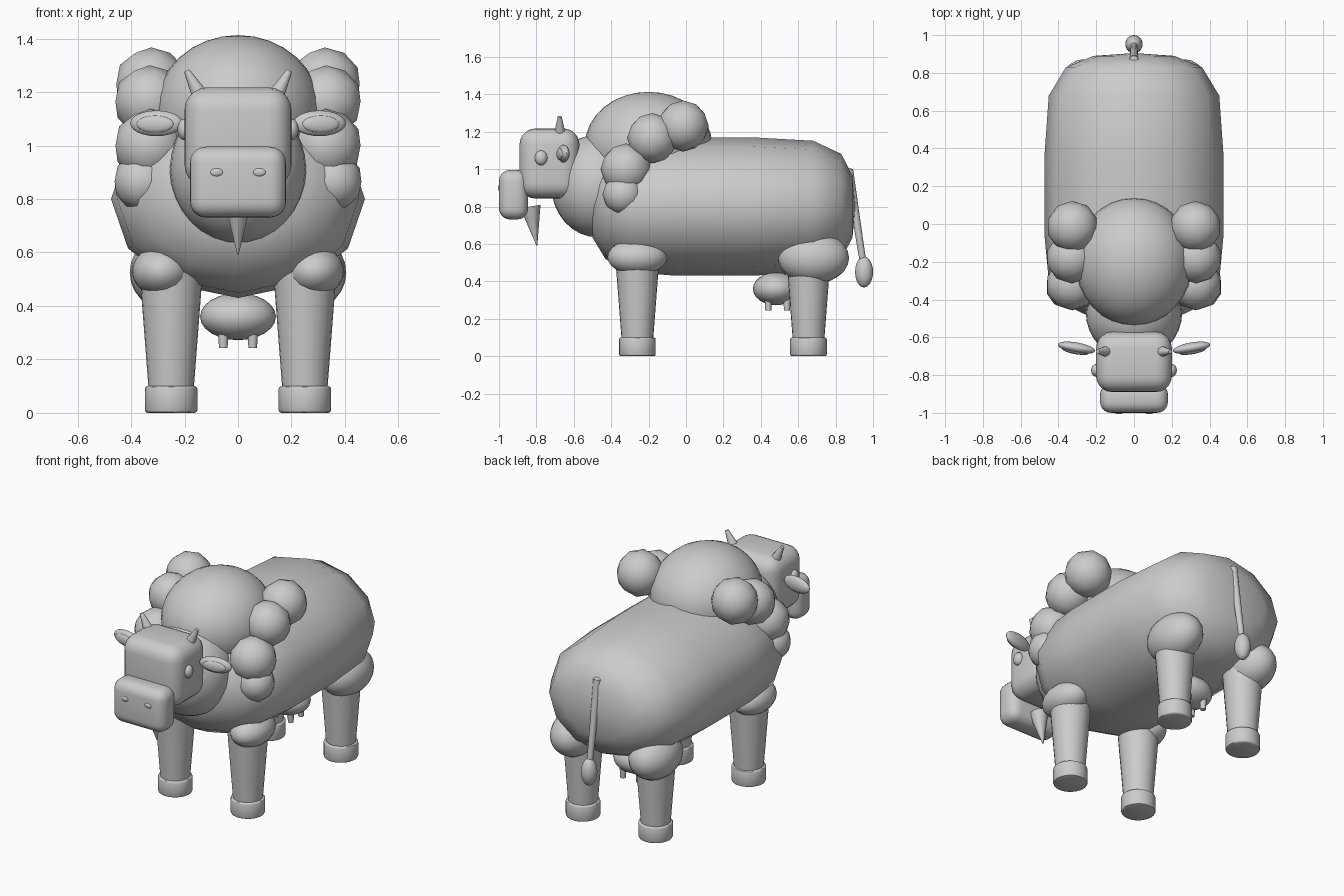
import bpy, bmesh
from math import pi, cos, sin, radians
from mathutils import Vector, Matrix

cube = bpy.data.objects.get("Cube")
if cube:
    bpy.data.objects.remove(cube, do_unlink=True)

grey = bpy.data.materials.new("plain grey")
grey.use_nodes = True
grey.diffuse_color = (0.6, 0.6, 0.6, 1)
bsdf = next(n for n in grey.node_tree.nodes if n.type == 'BSDF_PRINCIPLED')
bsdf.inputs["Base Color"].default_value = grey.diffuse_color
bsdf.inputs["Roughness"].default_value = 0.7


def finish(name, bm, angle=45):
    bmesh.ops.recalc_face_normals(bm, faces=bm.faces)
    mesh = bpy.data.meshes.new(name)
    bm.to_mesh(mesh)
    bm.free()
    mesh.materials.append(grey)
    ob = bpy.data.objects.new(name, mesh)
    bpy.context.collection.objects.link(ob)
    bpy.ops.object.select_all(action='DESELECT')
    ob.select_set(True)
    bpy.context.view_layer.objects.active = ob
    bpy.ops.object.shade_smooth_by_angle(angle=radians(angle))
    return ob


def ball(name, centre, radii, turn=(0, 'Z'), seg=24, ico=False):
    bm = bmesh.new()
    if ico:
        bmesh.ops.create_icosphere(bm, subdivisions=2, radius=1)
    else:
        bmesh.ops.create_uvsphere(bm, u_segments=seg, v_segments=seg // 2, radius=1)
    bm.transform(Matrix.Translation(centre) @ Matrix.Rotation(radians(turn[0]), 4, turn[1])
                 @ Matrix.Diagonal((*radii, 1)))
    return finish(name, bm)


def cone(name, start, end, r1, r2, seg=20, bevel=0):
    a, b = Vector(start), Vector(end)
    bm = bmesh.new()
    bmesh.ops.create_cone(bm, cap_ends=True, segments=seg, radius1=r1, radius2=r2, depth=(b - a).length)
    if bevel:
        rims = [e for e in bm.edges if any(len(f.verts) > 4 for f in e.link_faces)]
        bmesh.ops.bevel(bm, geom=rims, offset=bevel, segments=2, profile=0.5, affect='EDGES')
    bm.transform(Matrix.Translation((a + b) / 2) @ (b - a).to_track_quat('Z', 'Y').to_matrix().to_4x4())
    return finish(name, bm)


def rounded_box(name, centre, size, radius):
    bm = bmesh.new()
    bmesh.ops.create_cube(bm, size=1)
    bm.transform(Matrix.Translation(centre) @ Matrix.Diagonal((*size, 1)))
    bmesh.ops.bevel(bm, geom=bm.edges[:], offset=radius, segments=5, profile=0.5, affect='EDGES')
    return finish(name, bm)


# Barrel body: twelve-sided rings lofted along y
bm = bmesh.new()
rings = []
for y, s in ((-0.5, 0.45), (-0.43, 0.76), (-0.3, 0.95), (-0.05, 1), (0.35, 1),
             (0.68, 0.95), (0.83, 0.76), (0.89, 0.45)):
    rings.append([bm.verts.new((0.475 * s * cos(k * pi / 6), y, 0.8 + 0.37 * s * sin(k * pi / 6)))
                  for k in range(12)])
for a, b in zip(rings, rings[1:]):
    for k in range(12):
        j = (k + 1) % 12
        bm.faces.new((a[k], a[j], b[j], b[k]))
for ring, y in ((rings[0], -0.52), (rings[-1], 0.905)):
    tip = bm.verts.new((0, y, 0.8))
    for k in range(12):
        bm.faces.new((ring[k], ring[(k + 1) % 12], tip))
finish("body", bm, 60)

# Hump, neck and head
ball("hump", (0, -0.2, 1.13), (0.31, 0.34, 0.283), seg=32)
ball("neck", (0, -0.47, 0.91), (0.255, 0.25, 0.275), seg=32)
rounded_box("head", (0, -0.73, 1.03), (0.4, 0.32, 0.375), 0.085)
rounded_box("muzzle", (0, -0.922, 0.863), (0.36, 0.156, 0.265), 0.06)
cone("beard", (0, -0.832, 0.8), (0, -0.797, 0.59), 0.055, 0.002, 10)

# Paired parts
for side, s in (("left", 1), ("right", -1)):
    ball(side + "_nostril", (s * 0.08, -0.997, 0.9), (0.025, 0.009, 0.016), seg=16)
    ball(side + "_eye", (s * 0.2, -0.775, 1.06), (0.027, 0.034, 0.04), seg=16)
    ball(side + "_ear", (s * 0.305, -0.655, 1.083), (0.1, 0.028, 0.048), (s * 10, 'Z'))
    ball(side + "_inner_ear", (s * 0.31, -0.675, 1.08), (0.07, 0.014, 0.032), (s * 10, 'Z'))
    cone(side + "_horn", (s * 0.13, -0.675, 1.165), (s * 0.192, -0.675, 1.28), 0.036, 0.011, 12)

    # Wool tufts on the shoulder
    for i, (x, y, z, r) in enumerate(((0.325, -0.015, 1.23, 0.137), (0.33, -0.18, 1.165, 0.135),
                                      (0.328, -0.32, 1.0, 0.137), (0.355, -0.335, 0.865, 0.112))):
        ball(f"{side}_tuft_{i + 1}", (s * x, y, z), (r, r, r), ico=True)

    # Legs with hooves and muscles
    for end, y in (("front", -0.26), ("rear", 0.655)):
        part = f"{side}_{end}_"
        cone(part + "leg", (s * 0.25, y, 0.07), (s * 0.25, y, 0.55), 0.083, 0.12, 24)
        cone(part + "hoof", (s * 0.25, y, 0), (s * 0.25, y, 0.1), 0.098, 0.098, 24, 0.01)
    ball(side + "_shoulder", (s * 0.285, -0.26, 0.53), (0.112, 0.16, 0.095))
    ball(side + "_thigh", (s * 0.27, 0.682, 0.525), (0.135, 0.19, 0.138))

    # Teats
    for i, y in enumerate((0.44, 0.54)):
        cone(f"{side}_teat_{i + 1}", (s * 0.055, y, 0.32), (s * 0.055, y, 0.243), 0.021, 0.016, 12)

ball("udder", (0, 0.48, 0.36), (0.142, 0.122, 0.088))

# Tail
cone("tail", (0, 0.87, 0.995), (0, 0.95, 0.48), 0.024, 0.017, 12)
ball("tail_root", (0, 0.87, 0.993), (0.025, 0.022, 0.013), seg=12)
ball("tail_tuft", (0, 0.952, 0.45), (0.046, 0.048, 0.083))
